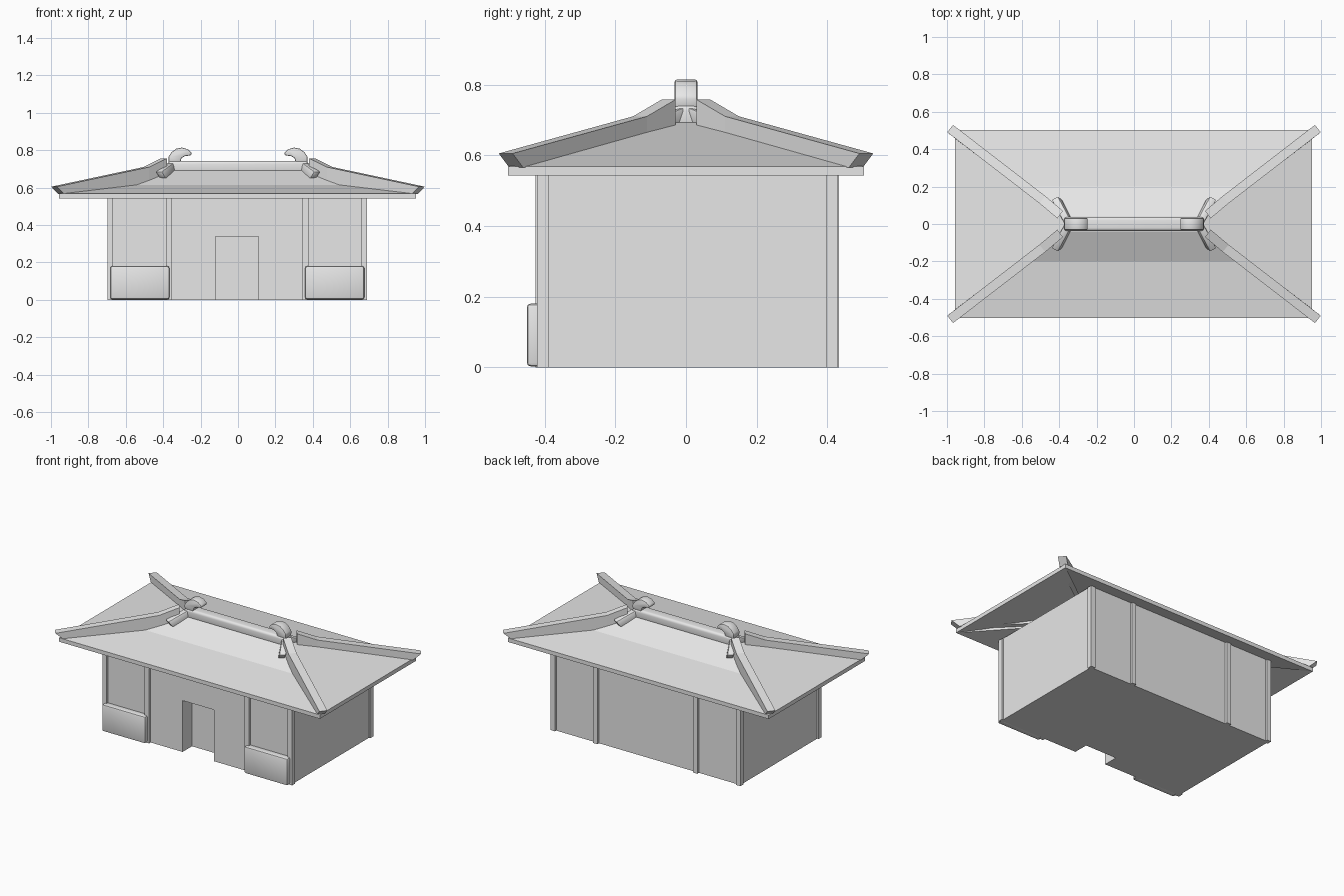
import bpy, bmesh, math
from mathutils import Vector

cube = bpy.data.objects.get("Cube")
if cube:
    bpy.data.objects.remove(cube, do_unlink=True)

grey = bpy.data.materials.new("plain_grey")
grey.use_nodes = True
grey.diffuse_color = (0.8, 0.8, 0.8, 1)
grey.node_tree.nodes["Principled BSDF"].inputs["Base Color"].default_value = (0.8, 0.8, 0.8, 1)

SIDES = (("left", 1), ("right", -1))
ENDS = (("front", -1), ("back", 1))


def finish(name, bm):
    bmesh.ops.recalc_face_normals(bm, faces=bm.faces[:])
    mesh = bpy.data.meshes.new(name)
    bm.to_mesh(mesh)
    bm.free()
    mesh.materials.append(grey)
    ob = bpy.data.objects.new(name, mesh)
    bpy.context.collection.objects.link(ob)
    return ob


def box(name, lo, hi):
    lo, hi = Vector(lo), Vector(hi)
    bm = bmesh.new()
    bmesh.ops.create_cube(bm, size=1)
    for v in bm.verts:
        v.co = (lo + hi) / 2 + v.co * (hi - lo)
    return finish(name, bm)


def activate(ob):
    bpy.ops.object.select_all(action="DESELECT")
    ob.select_set(True)
    bpy.context.view_layer.objects.active = ob


def soften(ob, width, segments, angle=35):
    mod = ob.modifiers.new("Bevel", "BEVEL")
    mod.width = width
    mod.segments = segments
    activate(ob)
    bpy.ops.object.modifier_apply(modifier=mod.name)
    bpy.ops.object.shade_smooth_by_angle(angle=math.radians(angle))


def beam(name, sections, width, sx, sy):
    """Rectangular beam through (top point, bottom point) pairs."""
    bm = bmesh.new()
    run = Vector(sections[0][0]) - Vector(sections[-1][0])
    across = Vector((-run.y, run.x, 0)).normalized() * width / 2
    rings = []
    for top, low in sections:
        top, low = Vector(top), Vector(low)
        ring = [top + across, top - across, low - across, low + across]
        rings.append([bm.verts.new((p.x * sx, p.y * sy, p.z)) for p in ring])
    for a, b in zip(rings, rings[1:]):
        for i in range(4):
            j = (i + 1) % 4
            bm.faces.new((a[i], a[j], b[j], b[i]))
    bm.faces.new(rings[0])
    bm.faces.new(rings[-1])
    return finish(name, bm)


# Walls with a recessed doorway
CX, CY = -0.004, 0.004
walls = box("walls", (CX - 0.685, CY - 0.412, 0), (CX + 0.685, CY + 0.412, 0.555))
cutter = box("door_cutter", (-0.12, -0.6, -0.1), (0.11, -0.31, 0.34))
cutter.hide_render = True
cut = walls.modifiers.new("Doorway", "BOOLEAN")
cut.operation = "DIFFERENCE"
cut.solver = "EXACT"
cut.object = cutter
activate(walls)
bpy.ops.object.modifier_apply(modifier=cut.name)
bpy.data.objects.remove(cutter, do_unlink=True)

# Corner and middle pillars, low panels at the front
for side, sx in SIDES:
    for end, sy in ENDS:
        for part, px, py in (("corner", 0.679, 0.409), ("middle", 0.366, 0.413)):
            x, y = CX + sx * px, CY + sy * py
            box(f"{part}_pillar_{end}_{side}", (x - 0.016, y - 0.016, 0), (x + 0.016, y + 0.016, 0.55))
    x = CX + sx * 0.521
    panel = box(f"front_panel_{side}", (x - 0.158, -0.45, 0.003), (x + 0.158, -0.4, 0.18))
    soften(panel, 0.01, 2)

# Hollow hipped roof: steeper upper slopes at front and back
bm = bmesh.new()
eave, knee, crown = {}, {}, {}
for sx in (-1, 1):
    for sy in (-1, 1):
        eave[sx, sy] = bm.verts.new((sx * 0.955 - 0.003, sy * 0.503, 0.568))
        knee[sx, sy] = bm.verts.new((sx * 0.57, sy * 0.2, 0.615))
        crown[sx, sy] = bm.verts.new((sx * 0.38, sy * 0.04, 0.692))
        bm.faces.new((eave[sx, sy], knee[sx, sy], crown[sx, sy]))
for s in (-1, 1):
    bm.faces.new((eave[-1, s], eave[1, s], knee[1, s], knee[-1, s]))
    bm.faces.new((knee[-1, s], knee[1, s], crown[1, s], crown[-1, s]))
    bm.faces.new((eave[s, -1], eave[s, 1], crown[s, 1], crown[s, -1]))
bm.faces.new((crown[-1, -1], crown[1, -1], crown[1, 1], crown[-1, 1]))
lower = bmesh.ops.extrude_face_region(bm, geom=bm.faces[:], use_keep_orig=True)["geom"]
bmesh.ops.translate(bm, vec=(0, 0, -0.026),
                    verts=[g for g in lower if isinstance(g, bmesh.types.BMVert)])
finish("roof", bm)

# Hip beams and the forked ends of the ridge
HIP = [((0.983, 0.51, 0.605), (0.945, 0.48, 0.565)),
       ((0.49, 0.13, 0.71), (0.49, 0.13, 0.605)),
       ((0.395, 0.05, 0.757), (0.395, 0.05, 0.67))]
FORK = [((0.355, 0.01, 0.738), (0.345, 0.01, 0.685)),
        ((0.425, 0.14, 0.685), (0.402, 0.122, 0.648))]
for side, sx in SIDES:
    for end, sy in ENDS:
        beam(f"hip_beam_{end}_{side}", HIP, 0.05, sx, sy)
        fork = beam(f"ridge_fork_{end}_{side}", FORK, 0.04, sx, sy)
        soften(fork, 0.008, 2)

# Rounded ridge
ridge = box("ridge", (-0.375, -0.037, 0.68), (0.375, 0.037, 0.743))
soften(ridge, 0.016, 4)

# Curled finials facing inwards
CURL = [(0.37, 0.735), (0.372, 0.765), (0.355, 0.79), (0.33, 0.808), (0.3, 0.814),
        (0.27, 0.806), (0.248, 0.787), (0.25, 0.773), (0.285, 0.768), (0.302, 0.758), (0.308, 0.735)]
for side, sx in SIDES:
    bm = bmesh.new()
    face = bm.faces.new([bm.verts.new((sx * x, -0.032, z)) for x, z in CURL])
    swept = bmesh.ops.extrude_face_region(bm, geom=[face], use_keep_orig=True)["geom"]
    bmesh.ops.translate(bm, vec=(0, 0.064, 0),
                        verts=[g for g in swept if isinstance(g, bmesh.types.BMVert)])
    soften(finish(f"finial_{side}", bm), 0.006, 2)
